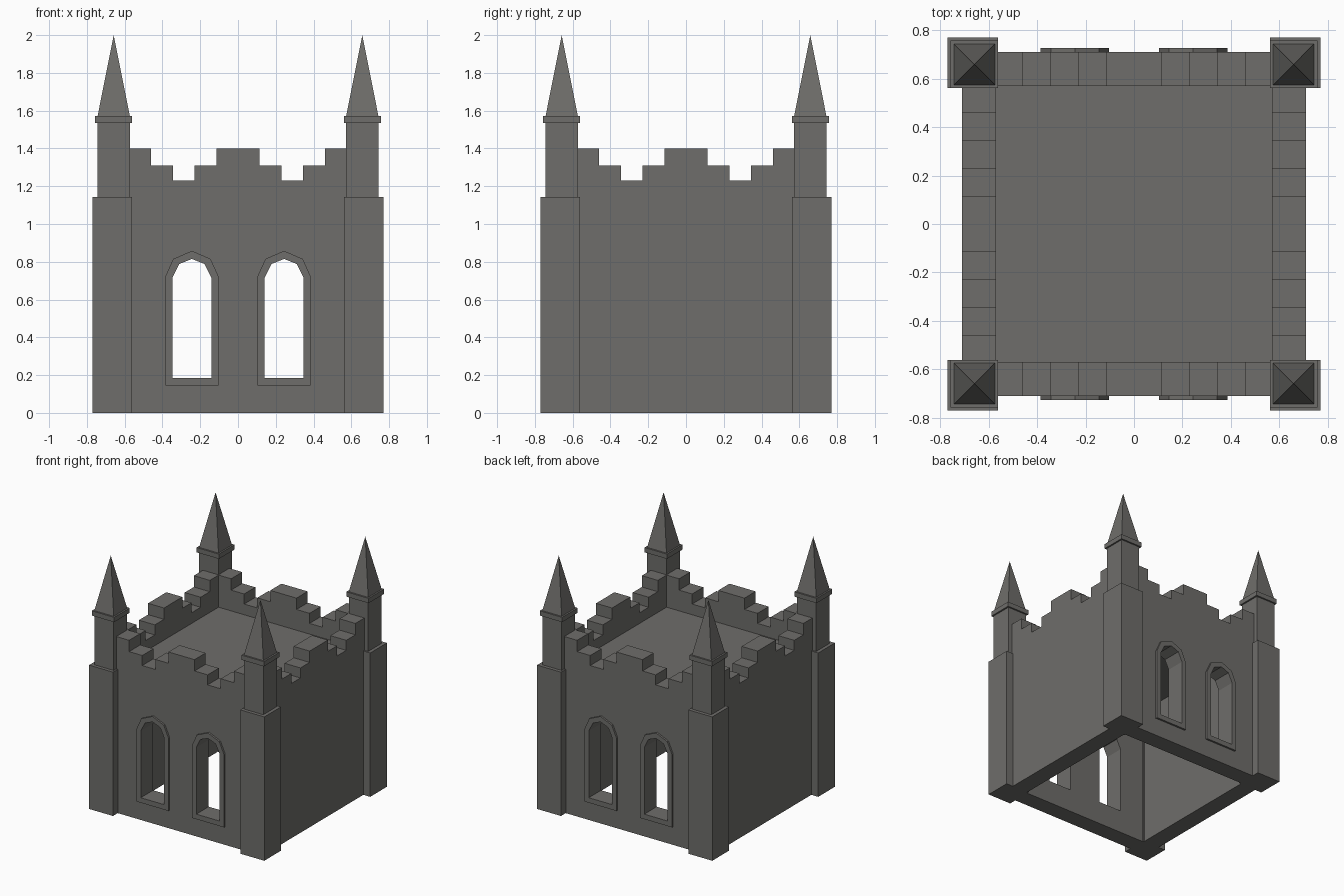
import bpy, bmesh, math
from mathutils import Matrix

if "Cube" in bpy.data.objects:
    bpy.data.objects.remove(bpy.data.objects["Cube"])

stone = bpy.data.materials.new("grey stone")
stone.diffuse_color = (0.158, 0.154, 0.145, 1)
stone.use_nodes = True
stone.node_tree.nodes["Principled BSDF"].inputs["Base Color"].default_value = stone.diffuse_color


def add_object(name, mesh):
    mesh.materials.clear()
    mesh.materials.append(stone)
    for p in mesh.polygons:
        p.use_smooth = False
        p.material_index = 0
    ob = bpy.data.objects.new(name, mesh)
    bpy.context.collection.objects.link(ob)
    return ob


def box(bm, x0, x1, y0, y1, z0, z1):
    m = (Matrix.Translation(((x0 + x1) / 2, (y0 + y1) / 2, (z0 + z1) / 2))
         @ Matrix.Diagonal((x1 - x0, y1 - y0, z1 - z0, 1)))
    bmesh.ops.create_cube(bm, size=1, matrix=m)


def panel(name, loops, y_mid, depth, angle):
    """Extrude a flat outline with holes into an upright panel, turned about z."""
    cu = bpy.data.curves.new(name, 'CURVE')
    cu.dimensions = '2D'
    cu.fill_mode = 'BOTH'
    cu.extrude = depth / 2
    for pts in loops:
        s = cu.splines.new('POLY')
        s.points.add(len(pts) - 1)
        for p, (x, z) in zip(s.points, pts):
            p.co = (x, z, 0, 1)
        s.use_cyclic_u = True
    tmp = bpy.data.objects.new(name + "_curve", cu)
    bpy.context.collection.objects.link(tmp)
    bpy.context.view_layer.update()
    mesh = bpy.data.meshes.new_from_object(
        tmp.evaluated_get(bpy.context.evaluated_depsgraph_get()))
    bpy.data.objects.remove(tmp)
    mesh.transform(Matrix.Rotation(angle, 4, 'Z') @ Matrix.Translation((0, y_mid, 0))
                   @ Matrix.Rotation(math.pi / 2, 4, 'X'))
    bm = bmesh.new()
    bm.from_mesh(mesh)
    bmesh.ops.remove_doubles(bm, verts=bm.verts, dist=1e-4)
    bmesh.ops.recalc_face_normals(bm, faces=bm.faces)
    bm.to_mesh(mesh)
    bm.free()
    return add_object(name, mesh)


def arch(cx, half, z0, z1, shoulder, z2, z3):
    """Pointed window outline."""
    return [(cx - half, z0), (cx + half, z0), (cx + half, z1), (cx + shoulder, z2),
            (cx, z3), (cx - shoulder, z2), (cx - half, z1)]


# Stepped battlement outline
steps = [(0.115, 1.40), (0.23, 1.31), (0.345, 1.23), (0.46, 1.31), (0.58, 1.40)]
right, x = [], 0
for x1, z in steps:
    right += [(x, z), (x1, z)]
    x = x1
right = right[1:]
outline = [(-0.58, 0), (0.58, 0)] + right[::-1] + [(-a, b) for a, b in right]

openings = [arch(c, 0.103, 0.185, 0.715, 0.067, 0.788, 0.815) for c in (-0.244, 0.244)]
frames = [arch(c, 0.141, 0.145, 0.722, 0.099, 0.815, 0.858) for c in (-0.244, 0.244)]

# Walls and window frames
for side, angle in (("front", 0), ("right", math.pi / 2),
                    ("back", math.pi), ("left", -math.pi / 2)):
    windowed = side in ("front", "back")
    panel(side + "_wall", [outline] + (openings if windowed else []), -0.64, 0.14, angle)
    if windowed:
        for i in range(2):
            panel(f"{side}_window_frame_{i + 1}", [frames[i], openings[i]],
                  -0.717, 0.016, angle)

# Roof deck
bm = bmesh.new()
box(bm, -0.58, 0.58, -0.58, 0.58, 1.125, 1.145)
me = bpy.data.meshes.new("roof_deck")
bm.to_mesh(me)
bm.free()
add_object("roof_deck", me)

# Corner turrets: pier, shaft, cap and spire
for sx, xn in ((-1, "left"), (1, "right")):
    for sy, yn in ((-1, "front"), (1, "back")):
        bm = bmesh.new()
        cx, cy = sx * 0.658, sy * 0.658
        px, py = sx * 0.665, sy * 0.665
        box(bm, px - 0.105, px + 0.105, py - 0.105, py + 0.105, 0, 1.143)
        for h, z0, z1 in ((0.085, 1.143, 1.535), (0.098, 1.535, 1.573)):
            box(bm, cx - h, cx + h, cy - h, cy + h, z0, z1)
        bmesh.ops.create_cone(
            bm, cap_ends=True, segments=4, radius1=0.085 * math.sqrt(2), radius2=0,
            depth=0.427, matrix=Matrix.Translation((cx, cy, 1.573 + 0.2135))
            @ Matrix.Rotation(math.pi / 4, 4, 'Z'))
        name = f"{yn}_{xn}_turret"
        me = bpy.data.meshes.new(name)
        bm.to_mesh(me)
        bm.free()
        add_object(name, me)
